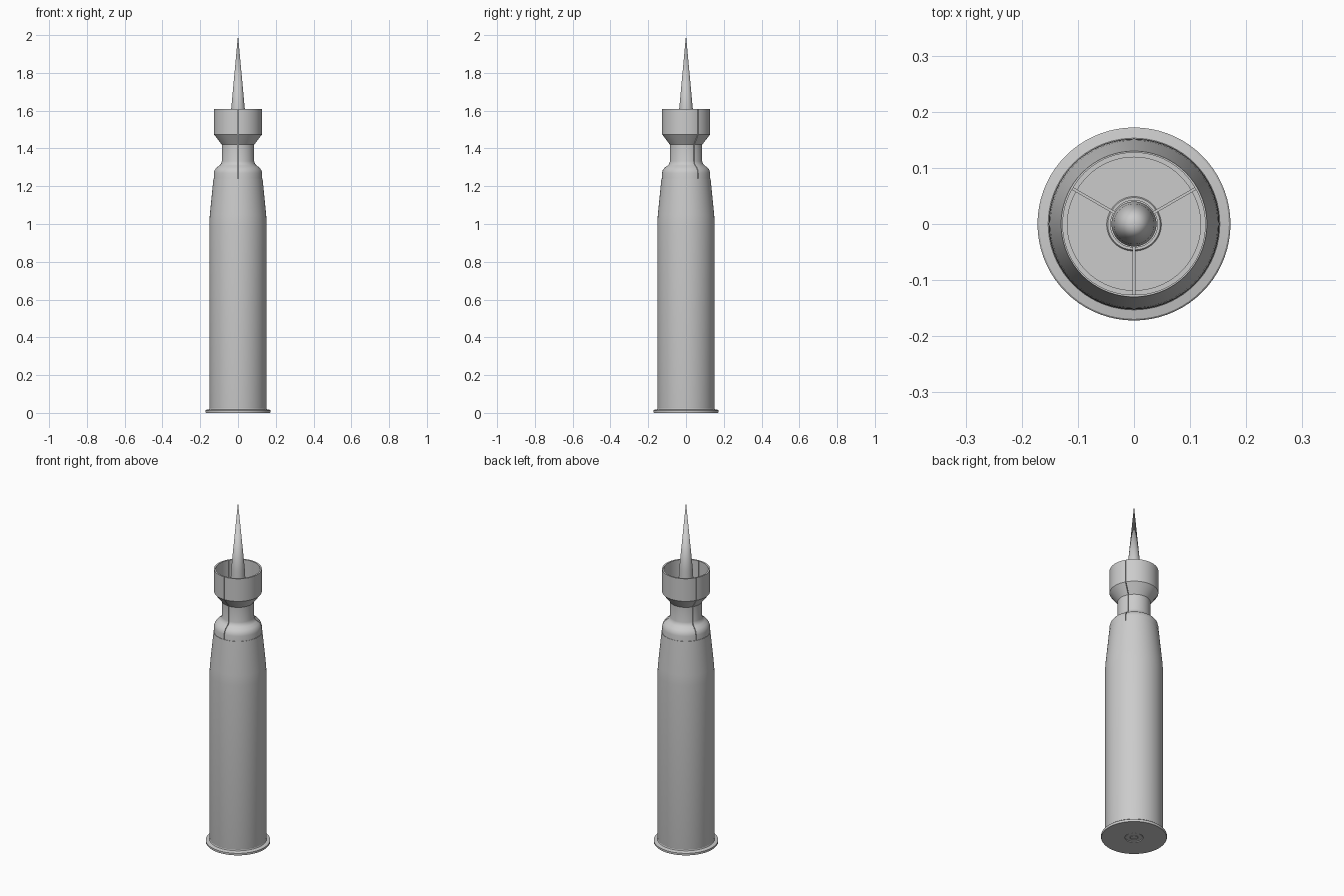
import bpy, bmesh
from math import cos, sin, radians

cube = bpy.data.objects.get("Cube")
if cube:
    bpy.data.objects.remove(cube, do_unlink=True)

grey = bpy.data.materials.new("plain_grey")
grey.use_nodes = True
COLOUR = (0.6, 0.6, 0.6, 1)
grey.diffuse_color = COLOUR
grey.node_tree.nodes["Principled BSDF"].inputs["Base Color"].default_value = COLOUR


def lathe(name, profile, start=0, sweep=360, steps=72, shift=0, closed=False):
    """Turn an (r, z) profile about z; a part sweep is capped and shifted outward."""
    bm = bmesh.new()
    full = sweep == 360
    mid = radians(start + sweep / 2)
    dx, dy = shift * cos(mid), shift * sin(mid)
    rings = []
    for i in range(steps if full else steps + 1):
        a = radians(start + sweep * i / steps)
        rings.append([bm.verts.new((r * cos(a) + dx, r * sin(a) + dy, z)) for r, z in profile])
    n = len(profile)
    for i in range(steps):
        p, q = rings[i], rings[(i + 1) % len(rings)]
        for j in range(n if closed else n - 1):
            k = (j + 1) % n
            bm.faces.new((p[j], q[j], q[k], p[k]))
    if not full:
        bm.faces.new(rings[0])
        bm.faces.new(rings[-1])
    bmesh.ops.remove_doubles(bm, verts=bm.verts, dist=1e-5)
    bmesh.ops.recalc_face_normals(bm, faces=bm.faces)
    mesh = bpy.data.meshes.new(name)
    bm.to_mesh(mesh)
    bm.free()
    mesh.materials.append(grey)
    obj = bpy.data.objects.new(name, mesh)
    bpy.context.collection.objects.link(obj)
    bpy.ops.object.select_all(action="DESELECT")
    obj.select_set(True)
    bpy.context.view_layer.objects.active = obj
    bpy.ops.object.shade_smooth_by_angle(angle=radians(30))
    return obj


# Cartridge case: base with primer ring groove, rim, straight wall, tapered shoulder
lathe("case", [
    (0, 0.002), (0.018, 0.002), (0.02, 0.004), (0.022, 0.002), (0.044, 0.002),
    (0.045, 0.005), (0.047, 0.005), (0.048, 0), (0.17, 0), (0.172, 0.003),
    (0.172, 0.013), (0.169, 0.016), (0.153, 0.019), (0.151, 0.024), (0.152, 0.03),
    (0.152, 0.99), (0.151, 1.02), (0.149, 1.05), (0.13, 1.24), (0.126, 1.24),
    (0.126, 1.22), (0, 1.22)])

# Sabot: three petals round the rod, parted by narrow slits
petal = [
    (0.04, 1.2), (0.126, 1.2), (0.126, 1.27), (0.122, 1.285), (0.112, 1.299),
    (0.097, 1.309), (0.088, 1.318), (0.084, 1.332), (0.084, 1.42), (0.126, 1.475),
    (0.126, 1.608), (0.117, 1.608), (0.117, 1.475), (0.047, 1.475), (0.045, 1.478),
    (0.04, 1.478)]
for i, side in enumerate(("left_front", "back", "right_front")):
    lathe("sabot_petal_" + side, petal, start=-90 + 120 * i, sweep=120,
          steps=24, shift=0.002, closed=True)

# Penetrator: rod with a long pointed nose
lathe("penetrator", [(0, 1.21), (0.04, 1.21), (0.04, 1.54), (0.036, 1.61), (0, 2)])
